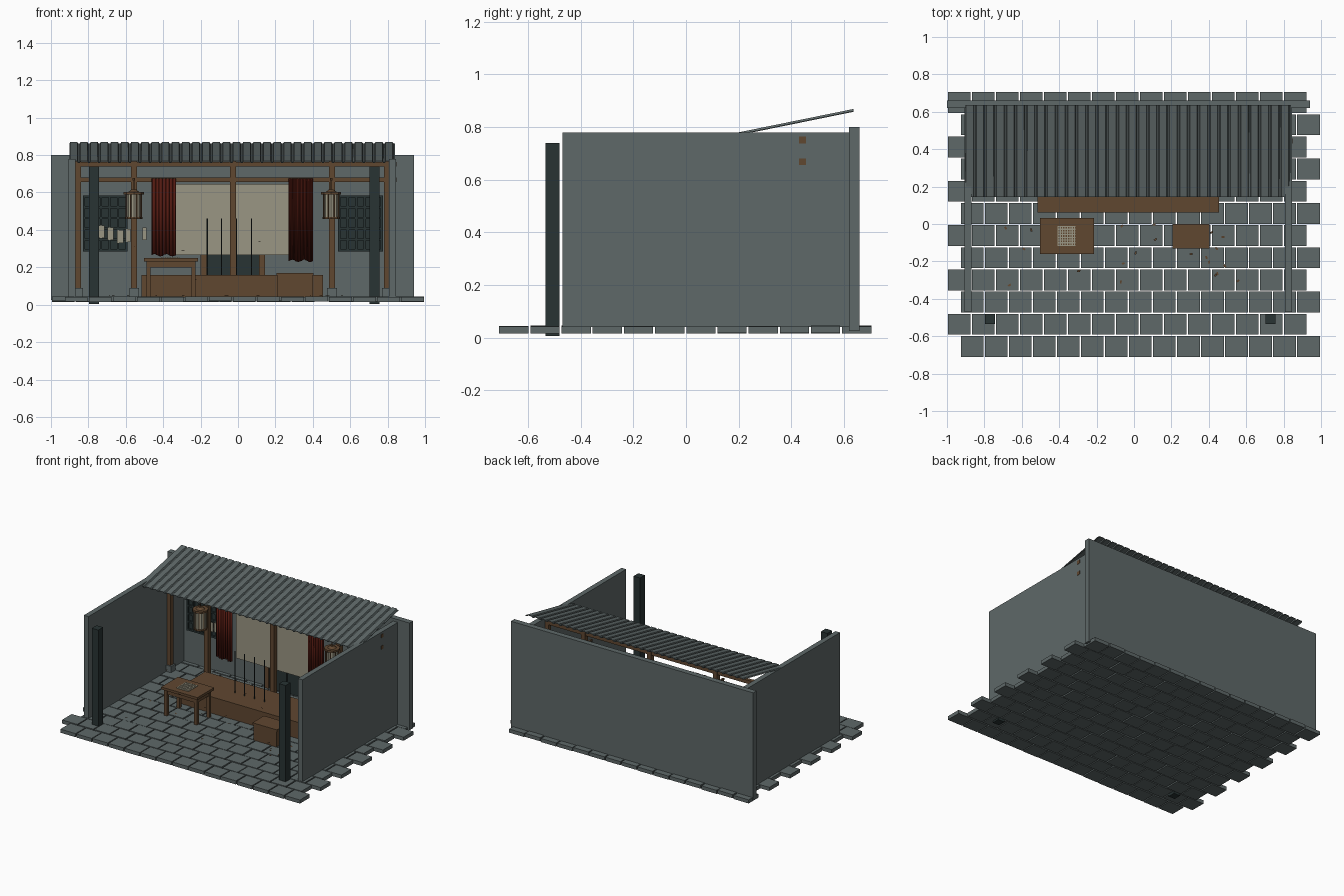
import bpy, bmesh, math, random
from mathutils import Matrix, Vector

if "Cube" in bpy.data.objects:
    bpy.data.objects.remove(bpy.data.objects["Cube"])

random.seed(4)


def lin(c):
    c /= 255
    return c / 12.92 if c <= 0.04045 else ((c + 0.055) / 1.055) ** 2.4


def mat(name, r, g, b):
    m = bpy.data.materials.new(name)
    m.diffuse_color = (lin(r), lin(g), lin(b), 1)
    m.use_nodes = True
    m.node_tree.nodes["Principled BSDF"].inputs["Base Color"].default_value = m.diffuse_color
    return m


STONE = mat("grey_stone", 94, 104, 104)
DARK = mat("dark_slate", 40, 51, 51)
WOOD = mat("brown_wood", 96, 71, 48)
RED = mat("dark_red_cloth", 84, 26, 17)
PAPER = mat("beige_paper", 154, 150, 131)


def finish(name, bm, material):
    bmesh.ops.recalc_face_normals(bm, faces=bm.faces)
    me = bpy.data.meshes.new(name)
    bm.to_mesh(me)
    bm.free()
    me.materials.append(material)
    ob = bpy.data.objects.new(name, me)
    bpy.context.collection.objects.link(ob)
    return ob


def add_box(bm, x0, x1, y0, y1, z0, z1):
    m = Matrix.Translation(((x0 + x1) / 2, (y0 + y1) / 2, (z0 + z1) / 2))
    m = m @ Matrix.Diagonal((x1 - x0, y1 - y0, z1 - z0, 1))
    bmesh.ops.create_cube(bm, size=1, matrix=m)


def boxes(name, material, items):
    bm = bmesh.new()
    for b in items:
        add_box(bm, *b)
    return finish(name, bm, material)


# Paving: staggered rows of slabs with open joints
tiles = []
for r in range(12):
    y = -0.71 + r * 0.1185
    x_start = -0.925 if r % 2 == 0 else -0.995
    for i in range(15):
        x = x_start + i * 0.1284
        dz = random.uniform(-0.002, 0.002)
        tiles.append((x, x + 0.121, y, y + 0.111, 0.017 + dz, 0.043 + dz))
boxes("paving", STONE, tiles)

# Walls
boxes("back_wall", STONE, [(-1.0, 0.94, 0.62, 0.66, 0.025, 0.80)])
boxes("left_wall", STONE, [(-0.905, -0.868, -0.47, 0.62, 0.04, 0.78)])
boxes("right_wall", STONE, [(0.808, 0.845, -0.47, 0.62, 0.04, 0.78)])

# Dark front pillars
for side, x in (("left", -0.77), ("right", 0.73)):
    boxes(side + "_front_pillar", DARK, [(x - 0.026, x + 0.026, -0.535, -0.48, 0.005, 0.74)])

# Sloping ribbed roof, extruded from a stepped profile
bm = bmesh.new()
profile = []
ribs, left, pitch = 32, -0.90, 1.74 / 32
for i in range(ribs):
    x = left + i * pitch
    profile += [(x, 0), (x + 0.004, 0.007), (x + pitch - 0.014, 0.007), (x + pitch - 0.010, 0)]
profile.append((left + 1.74, 0))
ends = ((0.145, 0.760), (0.637, 0.860))
rows = [[bm.verts.new((x, y, z + h)) for x, h in profile] for y, z in ends]
for i in range(len(profile) - 1):
    bm.faces.new((rows[0][i], rows[0][i + 1], rows[1][i + 1], rows[1][i]))
roof = finish("ribbed_roof", bm, STONE)
solid = roof.modifiers.new("thickness", 'SOLIDIFY')
solid.thickness = 0.004
solid.offset = 0

# Timber frame: beams, posts and stone footings
boxes("cross_beams", WOOD, [(-0.89, 0.847, 0.43, 0.456, z, z + 0.026) for z in (0.655, 0.738)])
posts = (-0.855, -0.555, -0.027, 0.502, 0.797)
boxes("posts", WOOD, [(x - 0.016, x + 0.016, 0.427, 0.459, 0.04, 0.765) for x in posts])
boxes("post_footings", STONE, [(x - 0.026, x + 0.026, 0.417, 0.469, 0.04, 0.09)
                               for x in posts if x != -0.027])

# Door with frame in the back wall
boxes("door_frame", WOOD, [(-0.20, -0.167, 0.585, 0.62, 0.04, 0.64),
                           (0.112, 0.145, 0.585, 0.62, 0.04, 0.64),
                           (-0.20, 0.145, 0.585, 0.62, 0.61, 0.64)])
boxes("door_leaves", DARK, [(-0.167, -0.03, 0.60, 0.62, 0.04, 0.61),
                            (-0.024, 0.112, 0.60, 0.62, 0.04, 0.61)])

# Lattice windows
for side, x0 in (("left", -0.83), ("right", 0.535)):
    x1, z0, z1 = x0 + 0.24, 0.285, 0.585
    parts = [(x0, x1, 0.610, 0.62, z0, z1)]
    for i in range(6):
        x = x0 + i * (x1 - x0 - 0.012) / 5
        z = z0 + i * (z1 - z0 - 0.012) / 5
        parts.append((x, x + 0.012, 0.595, 0.612, z0, z1))
        parts.append((x0, x1, 0.597, 0.612, z, z + 0.012))
    boxes(side + "_window", DARK, parts)

# Paper notes pinned to the wall
notes = ((-0.73, 0.39, 0.03), (-0.682, 0.38, 0.034), (-0.63, 0.365, 0.036),
         (-0.588, 0.37, 0.028), (-0.50, 0.38, 0.022))
boxes("wall_notes", PAPER, [(x - w / 2, x + w / 2, 0.588, 0.592, z - 0.034, z + 0.034)
                            for x, z, w in notes])

# Hanging blind
boxes("blind", PAPER, [(-0.34, 0.285, 0.462, 0.468, 0.265, 0.645)])


# Pleated curtains
def curtain(name, x0, x1, z0):
    bm = bmesh.new()
    n = 60
    low, high = [], []
    for i in range(n + 1):
        t = i / n
        x = x0 + (x1 - x0) * t
        y = 0.410 + 0.011 * math.sin(t * 7 * math.tau)
        low.append(bm.verts.new((x, y, z0 + 0.006 * math.sin(t * 2 * math.tau))))
        high.append(bm.verts.new((x, y, 0.675)))
    for i in range(n):
        bm.faces.new((low[i], low[i + 1], high[i + 1], high[i]))
    for f in bm.faces:
        f.smooth = True
    ob = finish(name, bm, RED)
    ob.modifiers.new("thickness", 'SOLIDIFY').thickness = 0.004


curtain("left_curtain", -0.462, -0.335, 0.265)
curtain("right_curtain", 0.275, 0.402, 0.235)


# Lanterns: paper drum, wooden rims, slats and hanger
def cyl(bm, x, y, z0, z1, r, r2=None, n=8):
    bmesh.ops.create_cone(bm, cap_ends=True, segments=n, radius1=r, radius2=r if r2 is None else r2,
                          depth=z1 - z0, matrix=Matrix.Translation((x, y, (z0 + z1) / 2)))


for side, x in (("left", -0.557), ("right", 0.498)):
    y = 0.365
    bm = bmesh.new()
    cyl(bm, x, y, 0.465, 0.595, 0.041)
    finish(side + "_lantern_paper", bm, PAPER)
    bm = bmesh.new()
    cyl(bm, x, y, 0.588, 0.602, 0.054)
    cyl(bm, x, y, 0.602, 0.616, 0.030, 0.012)
    cyl(bm, x, y, 0.457, 0.468, 0.047)
    cyl(bm, x, y, 0.616, 0.675, 0.003, n=6)
    add_box(bm, x - 0.006, x + 0.006, y, 0.43, 0.665, 0.677)
    for k in range(8):
        a = k * math.tau / 8 + math.pi / 8
        cyl(bm, x + 0.043 * math.cos(a), y + 0.043 * math.sin(a), 0.462, 0.595, 0.004, n=4)
    finish(side + "_lantern_frame", bm, WOOD)

# Long low platform with thin rods standing on it
boxes("platform", WOOD, [(-0.515, 0.455, 0.062, 0.36, 0.04, 0.16)])
bm = bmesh.new()
for x in (-0.165, -0.088, -0.008, 0.072):
    cyl(bm, x, 0.20, 0.16, 0.46, 0.004, n=6)
finish("thin_rods", bm, DARK)

# Table with apron, legs and a lattice board
tx0, tx1, ty0, ty1 = -0.503, -0.213, -0.16, 0.032
table = [(tx0, tx1, ty0, ty1, 0.232, 0.25)]
for x in (tx0 + 0.014, tx1 - 0.036):
    for y in (ty0 + 0.014, ty1 - 0.036):
        table.append((x, x + 0.022, y, y + 0.022, 0.04, 0.234))
for y in (ty0 + 0.018, ty1 - 0.03):
    table.append((tx0 + 0.018, tx1 - 0.018, y, y + 0.012, 0.198, 0.234))
for x in (tx0 + 0.018, tx1 - 0.03):
    table.append((x, x + 0.012, ty0 + 0.018, ty1 - 0.018, 0.198, 0.234))
boxes("table", WOOD, table)
board = []
for i in range(8):
    x, y = -0.410 + i * 0.0128, -0.118 + i * 0.0145
    board.append((x, x + 0.006, -0.118, -0.011, 0.249, 0.254))
    board.append((-0.410, -0.314, y, y + 0.006, 0.249, 0.2535))
boxes("lattice_board", PAPER, board)

# Wooden chest
boxes("chest", WOOD, [(0.212, 0.398, -0.126, -0.004, 0.04, 0.156),
                      (0.207, 0.403, -0.131, 0.001, 0.156, 0.17)])

# Fallen leaves, a few drifting in the air
bm = bmesh.new()
for i in range(24):
    z = 0.048 if i % 3 else random.uniform(0.1, 0.34)
    p = Vector((random.uniform(-0.7, 0.6), random.uniform(-0.34, 0.04), z))
    rot = Matrix.Rotation(random.uniform(0, 6.28), 4, 'Z') @ Matrix.Rotation(0.2, 4, 'X')
    bmesh.ops.create_grid(bm, x_segments=1, y_segments=1, size=1,
                          matrix=Matrix.Translation(p) @ rot @ Matrix.Diagonal((0.008, 0.005, 1, 1)))
finish("leaves", bm, WOOD)
